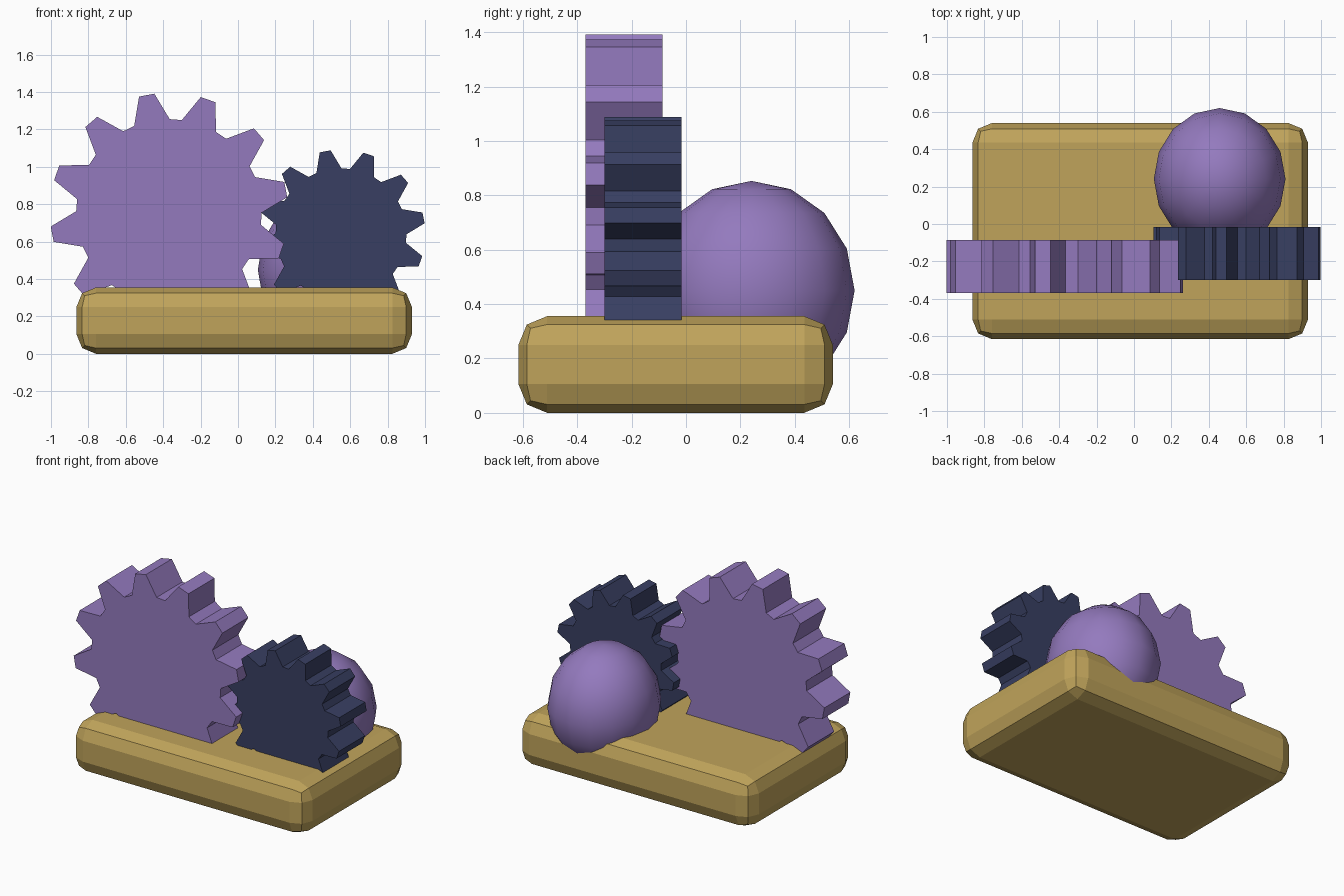
import bpy
import bmesh
import math
from mathutils import Matrix

if "Cube" in bpy.data.objects:
    bpy.data.objects.remove(bpy.data.objects["Cube"])


def material(name, rgb):
    # convert 0-255 display colour to linear values
    lin = [((c / 255 + 0.055) / 1.055) ** 2.4 for c in rgb]
    m = bpy.data.materials.new(name)
    m.diffuse_color = (*lin, 1)
    m.use_nodes = True
    m.node_tree.nodes["Principled BSDF"].inputs["Base Color"].default_value = m.diffuse_color
    return m


purple = material("purple", (148, 122, 190))
navy = material("navy", (56, 63, 98))
gold = material("gold", (192, 164, 91))


def add_object(name, bm, mat):
    bmesh.ops.recalc_face_normals(bm, faces=bm.faces)
    me = bpy.data.meshes.new(name)
    bm.to_mesh(me)
    bm.free()
    me.materials.append(mat)
    ob = bpy.data.objects.new(name, me)
    bpy.context.collection.objects.link(ob)
    return ob


def gear(name, cx, cz, outer, root, y0, y1, teeth, phase, mat):
    # each tooth: two tip points, then two root points, evenly spaced
    bm = bmesh.new()
    step = 360 / (teeth * 4)
    verts = []
    for i in range(teeth * 4):
        a = math.radians(phase + (i - 0.5) * step)
        r = outer if i % 4 < 2 else root
        verts.append(bm.verts.new((cx + r * math.cos(a), y0, cz + r * math.sin(a))))
    face = bm.faces.new(verts)
    ext = bmesh.ops.extrude_face_region(bm, geom=[face], use_keep_orig=True)
    moved = [g for g in ext["geom"] if isinstance(g, bmesh.types.BMVert)]
    bmesh.ops.translate(bm, verts=moved, vec=(0, y1 - y0, 0))
    return add_object(name, bm, mat)


# bevelled base block
bm = bmesh.new()
bmesh.ops.create_cube(bm, size=1, matrix=Matrix.Translation((0.033, -0.038, 0.178))
                      @ Matrix.Diagonal((1.794, 1.156, 0.355, 1)))
bmesh.ops.bevel(bm, geom=bm.edges[:], offset=0.105, segments=2, profile=0.5, affect='EDGES')
add_object("base", bm, gold)

# two upright gears sunk into the base
gear("large_gear", -0.369, 0.759, 0.637, 0.496, -0.370, -0.086, 12, 10.8, purple)
gear("small_gear", 0.551, 0.642, 0.450, 0.350, -0.300, -0.016, 12, 10.9, navy)

# slightly stretched ball behind the small gear
bm = bmesh.new()
bmesh.ops.create_uvsphere(bm, u_segments=16, v_segments=8, radius=1,
                          matrix=Matrix.Translation((0.458, 0.241, 0.45))
                          @ Matrix.Diagonal((0.352, 0.379, 0.403, 1)))
for f in bm.faces:
    f.smooth = True
add_object("ball", bm, purple)
